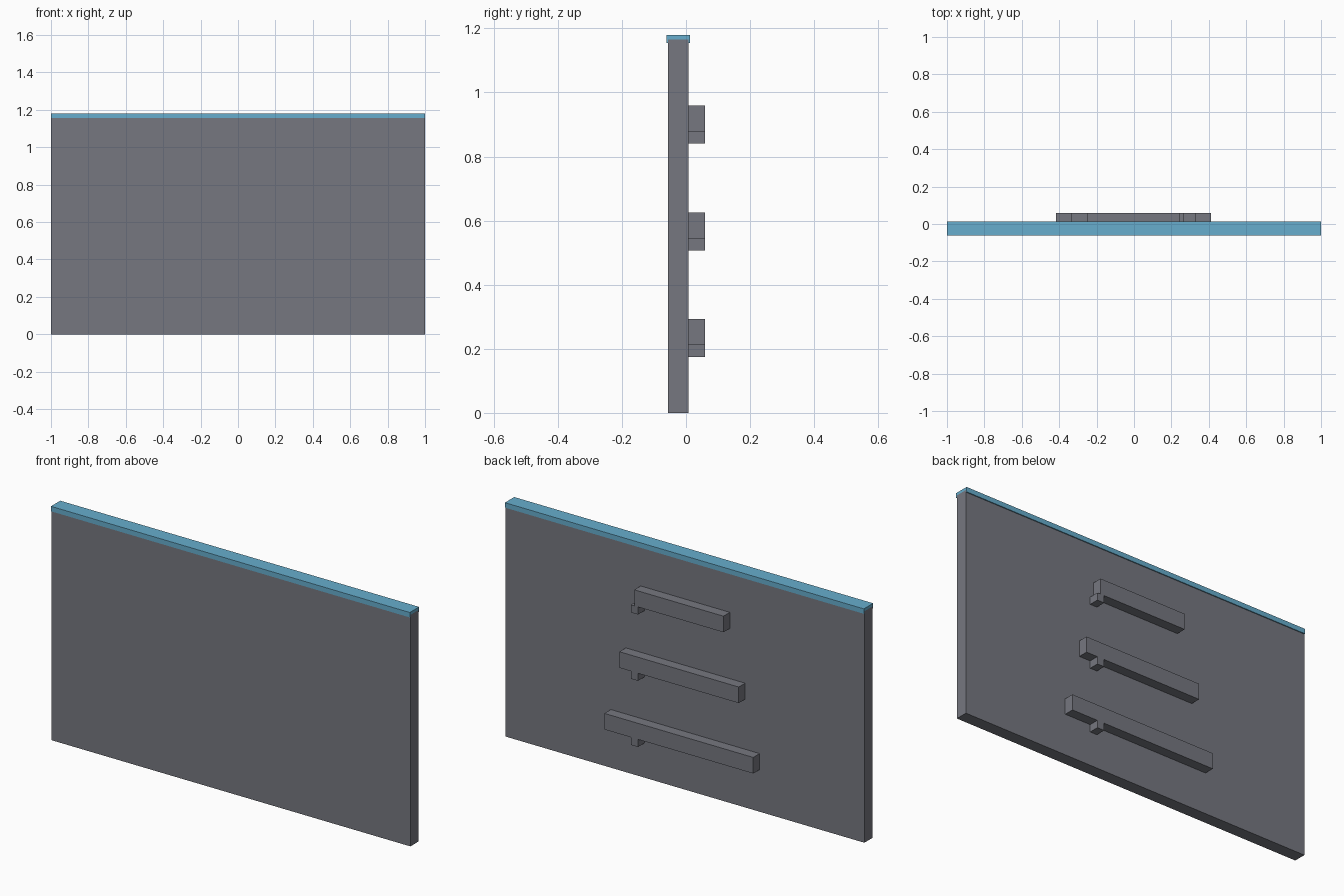
import bpy
import bmesh

default = bpy.data.objects.get("Cube")
if default:
    bpy.data.objects.remove(default, do_unlink=True)


def material(name, rgb):
    mat = bpy.data.materials.new(name)
    mat.use_nodes = True
    mat.diffuse_color = (*rgb, 1)
    mat.node_tree.nodes["Principled BSDF"].inputs["Base Color"].default_value = (*rgb, 1)
    return mat


def extrude_profile(name, points, axis, start, end, mat):
    """Extrude a closed 2D profile in the (other, z) plane along x or y."""
    bm = bmesh.new()
    place = (lambda u, v: (start, u, v)) if axis == "x" else (lambda u, v: (u, start, v))
    face = bm.faces.new([bm.verts.new(place(u, v)) for u, v in points])
    moved = bmesh.ops.extrude_face_region(bm, geom=[face])["geom"]
    offset = (end - start, 0, 0) if axis == "x" else (0, end - start, 0)
    bmesh.ops.translate(bm, vec=offset,
                        verts=[g for g in moved if isinstance(g, bmesh.types.BMVert)])
    bmesh.ops.recalc_face_normals(bm, faces=bm.faces)
    mesh = bpy.data.meshes.new(name)
    bm.to_mesh(mesh)
    bm.free()
    mesh.materials.append(mat)
    obj = bpy.data.objects.new(name, mesh)
    bpy.context.collection.objects.link(obj)
    return obj


grey = material("slate_grey", (0.18, 0.185, 0.215))
blue = material("sky_blue", (0.135, 0.42, 0.61))

FRONT, BACK = -0.056, 0.008
PANEL_TOP = 1.166

# Main upright panel
extrude_profile("panel", [(FRONT, 0), (BACK, 0), (BACK, PANEL_TOP), (FRONT, PANEL_TOP)],
                "x", -1, 1, grey)

# Channel-shaped cap that wraps over the top edge
lip, top, wall = 1.155, 1.18, 0.005
extrude_profile("top_cap", [
    (FRONT - wall, lip), (FRONT, lip), (FRONT, PANEL_TOP), (BACK, PANEL_TOP),
    (BACK, lip), (BACK + wall, lip), (BACK + wall, top), (FRONT - wall, top)],
    "x", -1, 1, blue)

# Three back rails, each with a small tab below its left end
RAIL_BACK = 0.059
for label, left, right, z in (("lower", 0.413, -0.416, 0.212),
                              ("middle", 0.33, -0.335, 0.545),
                              ("upper", 0.247, -0.25, 0.879)):
    for part, x0, x1, z0, z1 in (("rail", right, left, z, z + 0.081),
                                 ("rail_tab", 0.226, 0.266, z - 0.038, z)):
        extrude_profile(f"{label}_{part}", [(x0, z0), (x1, z0), (x1, z1), (x0, z1)],
                        "y", BACK, RAIL_BACK, grey)
